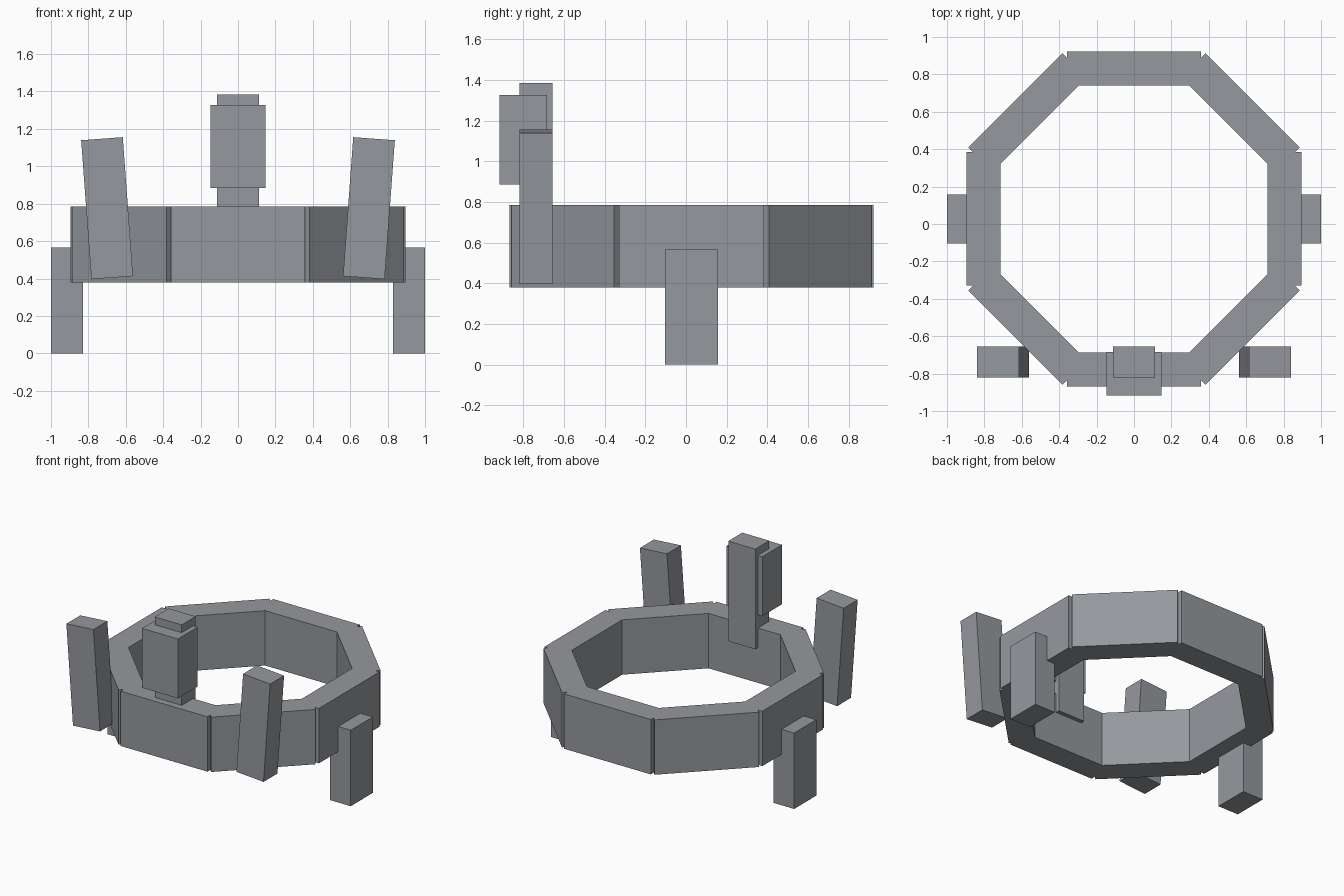
import bpy
import math

default = bpy.data.objects.get("Cube")
if default:
    bpy.data.objects.remove(default, do_unlink=True)

grey = bpy.data.materials.new("slate_grey")
grey.use_nodes = True
colour = (0.30, 0.315, 0.34, 1.0)
grey.diffuse_color = colour
grey.node_tree.nodes["Principled BSDF"].inputs["Base Color"].default_value = colour


def box(name, centre, size, tilt=0.0, turn=0.0):
    """Flat-shaded box; tilt leans it sideways, turn spins it about z."""
    bpy.ops.mesh.primitive_cube_add(size=1, location=centre, rotation=(0, tilt, turn))
    obj = bpy.context.object
    obj.name = name
    obj.scale = size
    bpy.ops.object.transform_apply(location=False, rotation=False, scale=True)
    obj.data.materials.append(grey)
    return obj


# Octagonal ring of eight equal wall blocks, slightly notched at the outer corners
RING_Y, RING_RADIUS = 0.027, 0.805
for i in range(8):
    a = i * math.pi / 4
    centre = (RING_RADIUS * math.sin(a), RING_Y - RING_RADIUS * math.cos(a), 0.582)
    box(f"ring_block_{i + 1}", centre, (0.714, 0.183, 0.408), turn=a)

# Paired legs and leaning front posts
for side, s in (("left", 1), ("right", -1)):
    box(f"{side}_leg", (s * 0.915, RING_Y, 0.2825), (0.17, 0.26, 0.565))
    box(f"{side}_post", (s * 0.70, -0.738, 0.776), (0.223, 0.164, 0.745),
        tilt=s * math.radians(4.2))

# Upright centre post with a thicker block on its front
box("centre_post", (0, -0.738, 1.0125), (0.222, 0.164, 0.745))
box("centre_block", (0, -0.801, 1.106), (0.296, 0.232, 0.442))
